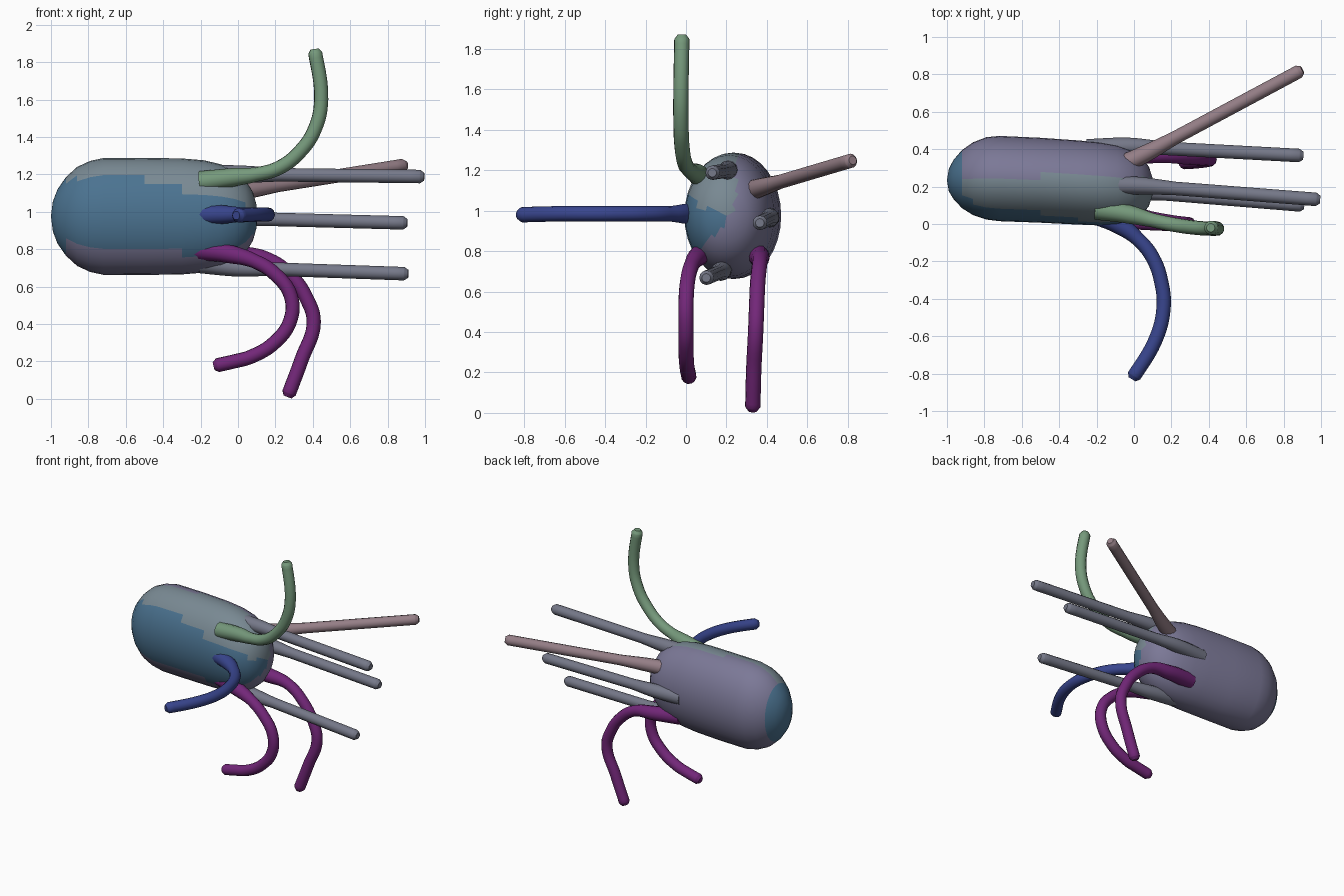
import bpy, bmesh, math
from mathutils import Vector

if "Cube" in bpy.data.objects:
    bpy.data.objects.remove(bpy.data.objects["Cube"])


def material(name, rgb):
    m = bpy.data.materials.new(name)
    m.diffuse_color = (*rgb, 1)
    m.use_nodes = True
    m.node_tree.nodes["Principled BSDF"].inputs["Base Color"].default_value = m.diffuse_color
    return m


BLUE = material("blue", (0.07, 0.17, 0.28))
VIOLET = material("violet_grey", (0.20, 0.19, 0.31))
SLATE = material("slate", (0.19, 0.25, 0.29))
PURPLE = material("purple", (0.17, 0.02, 0.19))
GREEN = material("green", (0.18, 0.32, 0.20))
INDIGO = material("indigo", (0.04, 0.06, 0.27))
ROSE = material("rose_grey", (0.30, 0.21, 0.24))
GREY = material("blue_grey", (0.18, 0.19, 0.25))


def body():
    # elliptical rings along x: x, centre y, half width, half height
    rings = [(-0.99, .235, .06, .08), (-0.965, .238, .105, .145),
             (-0.92, .24, .155, .21), (-0.86, .242, .195, .265),
             (-0.79, .244, .22, .297), (-0.72, .243, .228, .312),
             (-0.5, .234, .227, .313), (-0.3, .222, .225, .310),
             (-0.18, .214, .222, .300), (-0.09, .208, .212, .278),
             (-0.02, .204, .190, .245), (0.04, .202, .155, .195),
             (0.08, .201, .105, .13), (0.098, .20, .05, .065)]
    n, zc = 32, 0.975
    bm = bmesh.new()
    loops = []
    for x, yc, w, h in rings:
        loops.append([bm.verts.new((x, yc + w * math.cos(2 * math.pi * i / n),
                                    zc + h * math.sin(2 * math.pi * i / n)))
                      for i in range(n)])
    for a, b in zip(loops, loops[1:]):
        for i in range(n):
            j = (i + 1) % n
            bm.faces.new((a[i], a[j], b[j], b[i]))
    for loop, x in ((loops[0], -1.0), (loops[-1], 0.105)):
        tip = bm.verts.new((x, 0.235 if x < 0 else 0.2, zc))
        for i in range(n):
            bm.faces.new((loop[i], loop[(i + 1) % n], tip))
    bmesh.ops.recalc_face_normals(bm, faces=bm.faces)
    # blue front and nose, slate top, violet back
    for f in bm.faces:
        f.smooth = True
        c = f.calc_center_median()
        a = math.degrees(math.atan2(c.z - zc, 0.23 - c.y))
        if c.x < -0.9 or -48 < a < 50 - 50 * (c.x + 0.6):
            f.material_index = 0
        elif 0 < a < 95:
            f.material_index = 2
        else:
            f.material_index = 1
    me = bpy.data.meshes.new("body")
    bm.to_mesh(me)
    bm.free()
    for m in (BLUE, VIOLET, SLATE):
        me.materials.append(m)
    bpy.context.collection.objects.link(bpy.data.objects.new("body", me))


def arm(name, pts, mat, r=0.038):
    # bevelled curve: flared root, constant shaft, rounded tip
    pts = [Vector(p) for p in pts]
    back = (pts[-2] - pts[-1]).normalized()
    pts.insert(-1, pts[-1] + back * 0.022)
    radii = [1.5, 1.3] + [1] * (len(pts) - 3) + [0.6]
    cu = bpy.data.curves.new(name, "CURVE")
    cu.dimensions = "3D"
    cu.bevel_depth = r
    cu.bevel_resolution = 4
    cu.resolution_u = 6
    cu.use_fill_caps = True
    sp = cu.splines.new("BEZIER")
    sp.bezier_points.add(len(pts) - 1)
    for bp, p, k in zip(sp.bezier_points, pts, radii):
        bp.co = p
        bp.radius = k
        bp.handle_left_type = bp.handle_right_type = "AUTO"
    cu.materials.append(mat)
    ob = bpy.data.objects.new(name, cu)
    bpy.context.collection.objects.link(ob)
    bpy.ops.object.select_all(action="DESELECT")
    ob.select_set(True)
    bpy.context.view_layer.objects.active = ob
    bpy.ops.object.convert(target="MESH")
    bpy.ops.object.shade_smooth_by_angle(angle=math.radians(50))


body()

# curled arms
arm("upper_curled_arm", [(-.2, .08, 1.16), (-.02, .05, 1.185), (.1, .02, 1.2),
    (.22, -.005, 1.235), (.33, -.02, 1.32), (.41, -.025, 1.44),
    (.445, -.025, 1.6), (.41, -.02, 1.87)], GREEN)
arm("front_curled_arm", [(-.22, .06, .985), (-.08, -.005, .985), (.02, -.08, .985),
    (.1, -.18, .985), (.148, -.32, .985), (.158, -.45, .985),
    (.115, -.62, .985), (-.01, -.83, .98)], INDIGO)
arm("lower_front_curled_arm", [(-.22, .1, .80), (-.05, .06, .775), (.09, .03, .735),
    (.2, .01, .665), (.282, 0, .55), (.28, 0, .42), (.2, 0, .305),
    (.07, .005, .225), (-.02, .01, .20), (-.13, .015, .175)], PURPLE)
arm("lower_back_curled_arm", [(-.2, .34, .79), (0, .365, .77), (.16, .365, .745),
    (.29, .355, .65), (.365, .35, .54), (.405, .345, .41),
    (.34, .335, .21), (.265, .33, .01)], PURPLE)

# straight arms: root, shoulder, tip
straight = {
    "back_splayed_arm": ((-.12, .29, 1.09), (.05, .37, 1.115), (.9, .825, 1.25), ROSE),
    "upper_straight_arm": ((-.2, .21, 1.2), (.03, .205, 1.2), (.995, .13, 1.188), GREY),
    "back_straight_arm": ((-.25, .40, .965), (-.03, .415, .965), (.905, .365, .94), GREY),
    "lower_straight_arm": ((-.2, .18, .725), (.0, .175, .70), (.91, .10, .668), GREY),
}
for name, (a, b, c, mat) in straight.items():
    mid = Vector(b).lerp(Vector(c), 0.2)
    arm(name, [a, b, mid, c], mat, 0.036)
